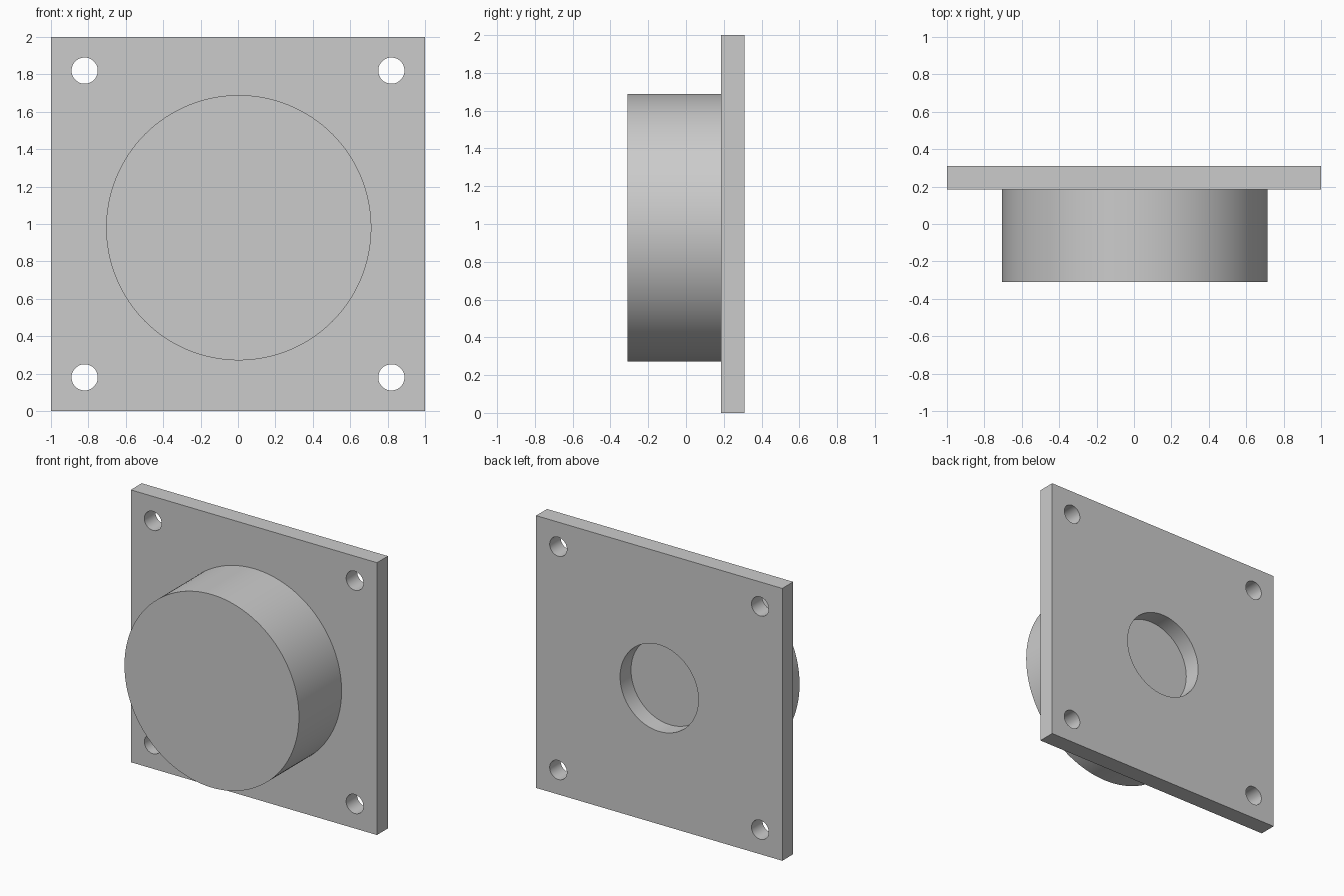
import bpy
from math import radians

if "Cube" in bpy.data.objects:
    bpy.data.objects.remove(bpy.data.objects["Cube"], do_unlink=True)

FRONT, SEAM, BACK = -0.311, 0.184, 0.311   # depth stations along y

grey = bpy.data.materials.new("plain_grey")
grey.use_nodes = True
grey.diffuse_color = (0.6, 0.6, 0.6, 1)
grey.node_tree.nodes["Principled BSDF"].inputs["Base Color"].default_value = (0.6, 0.6, 0.6, 1)


def finish(name):
    obj = bpy.context.object
    obj.name = name
    obj.data.materials.append(grey)
    bpy.ops.object.transform_apply(location=False, rotation=True, scale=True)
    return obj


def disc(name, x, z, radius, y0, y1, sides):
    """Solid cylinder running along y from y0 to y1."""
    bpy.ops.mesh.primitive_cylinder_add(
        vertices=sides, radius=radius, depth=y1 - y0,
        location=(x, (y0 + y1) / 2, z), rotation=(radians(90), 0, 0))
    return finish(name)


def drill(target, x, z, radius, sides):
    """Cut a round hole right through the target."""
    cutter = disc("hole_cutter", x, z, radius, SEAM - 0.1, BACK + 0.1, sides)
    cutter.hide_render = True
    mod = target.modifiers.new("hole", "BOOLEAN")
    mod.operation, mod.solver, mod.object = "DIFFERENCE", "EXACT", cutter
    bpy.context.view_layer.objects.active = target
    bpy.ops.object.modifier_apply(modifier=mod.name)
    bpy.data.objects.remove(cutter, do_unlink=True)


def smooth(obj):
    bpy.ops.object.select_all(action="DESELECT")
    obj.select_set(True)
    bpy.context.view_layer.objects.active = obj
    bpy.ops.object.shade_smooth_by_angle(angle=radians(30))


# Square mounting plate
bpy.ops.mesh.primitive_cube_add(size=1, location=(0, (SEAM + BACK) / 2, 1))
bpy.context.object.scale = (2, BACK - SEAM, 2)
plate = finish("mounting_plate")

# Four bolt holes and the central rear recess
for sx in (-1, 1):
    for sz in (-1, 1):
        drill(plate, 0.82 * sx, 1 + 0.82 * sz, 0.07, 48)
drill(plate, 0, 1, 0.318, 96)
smooth(plate)

# Solid round boss, whose rear face closes the recess
boss = disc("round_boss", 0.004, 0.98, 0.709, FRONT, SEAM, 128)
smooth(boss)
